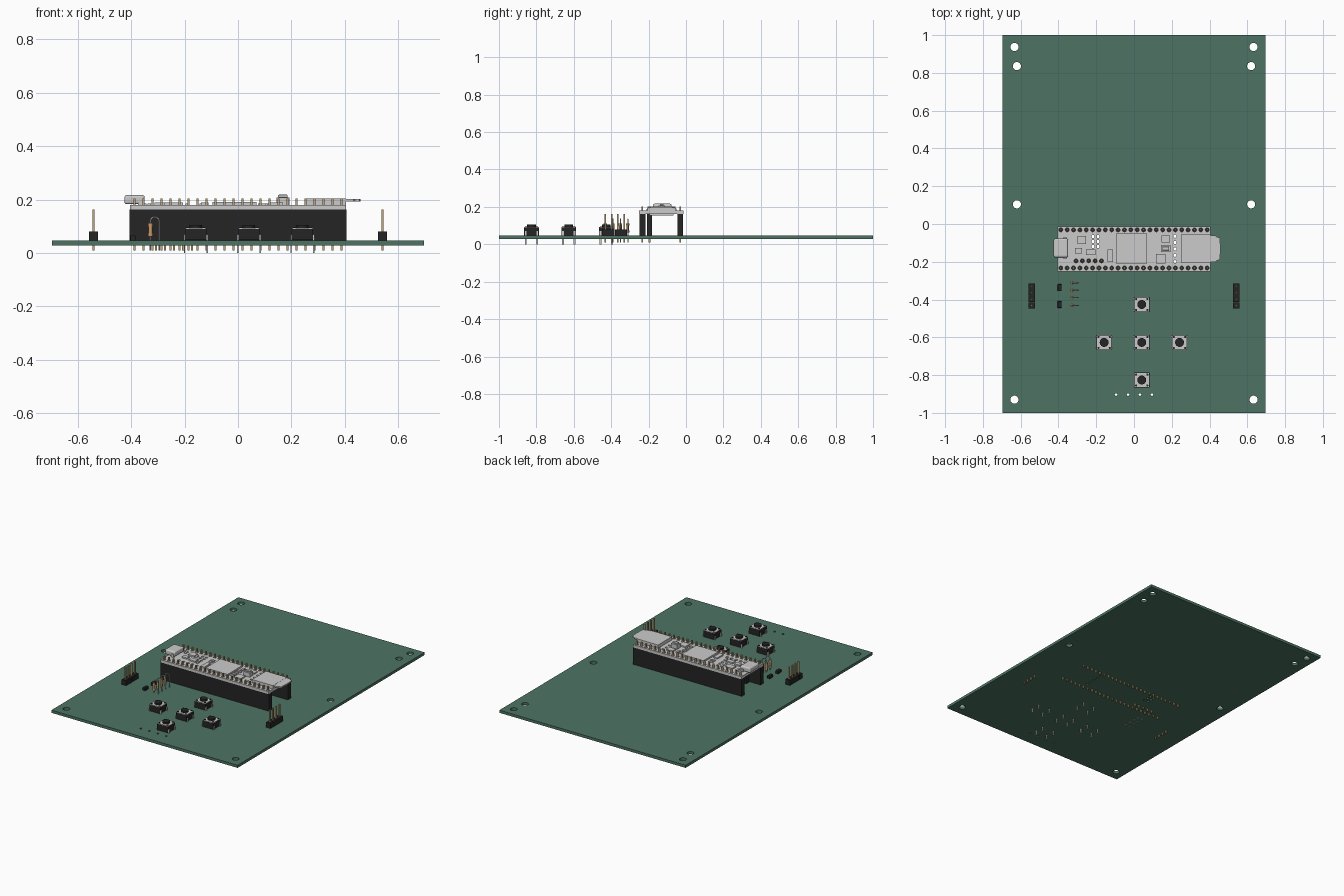
import bpy, bmesh, math
from mathutils import Matrix, Vector

if "Cube" in bpy.data.objects:
    bpy.data.objects.remove(bpy.data.objects["Cube"])


def material(name, rgb):
    m = bpy.data.materials.new(name)
    m.diffuse_color = (*rgb, 1)
    m.use_nodes = True
    m.node_tree.nodes["Principled BSDF"].inputs["Base Color"].default_value = m.diffuse_color
    return m


GREEN = material("board green", (0.075, 0.175, 0.125))
BLACK = material("black plastic", (0.018, 0.018, 0.018))
GOLD = material("gold pin", (0.55, 0.38, 0.18))
TAN = material("resistor tan", (0.60, 0.33, 0.14))
TOP = 0.046       # upper face of the main board
DECK = 0.18       # upper face of the controller board
PITCH = 0.0337
CY = -0.132       # centre line of the controller


def finish(name, bm, mat=None, smooth=False):
    bmesh.ops.recalc_face_normals(bm, faces=bm.faces)
    me = bpy.data.meshes.new(name)
    bm.to_mesh(me)
    bm.free()
    ob = bpy.data.objects.new(name, me)
    bpy.context.collection.objects.link(ob)
    if mat:
        me.materials.append(mat)
    if smooth:
        bpy.ops.object.select_all(action='DESELECT')
        ob.select_set(True)
        bpy.context.view_layer.objects.active = ob
        bpy.ops.object.shade_smooth_by_angle(angle=math.radians(35))
    return ob


def boxes(name, items, mat=None, bevel=0):
    """items: (centre x, centre y, size x, size y, low z, high z)"""
    bm = bmesh.new()
    for x, y, sx, sy, z0, z1 in items:
        m = Matrix.Translation((x, y, (z0 + z1) / 2)) @ Matrix.Diagonal((sx, sy, z1 - z0, 1))
        bmesh.ops.create_cube(bm, size=1, matrix=m)
    ob = finish(name, bm, mat)
    if bevel:
        b = ob.modifiers.new("bevel", 'BEVEL')
        b.width, b.segments = bevel, 3
    return ob


def cylinders(name, items, mat=None, sides=24):
    """items: (x, y, radius, low z, high z)"""
    bm = bmesh.new()
    for x, y, r, z0, z1 in items:
        bmesh.ops.create_cone(bm, cap_ends=True, segments=sides, radius1=r, radius2=r, depth=z1 - z0,
                              matrix=Matrix.Translation((x, y, (z0 + z1) / 2)))
    return finish(name, bm, mat, True)


def plate(name, outline, holes, z0, z1, mat=None):
    """Flat sheet with round through holes given as (x, y, radius)."""
    cu = bpy.data.curves.new(name, 'CURVE')
    cu.dimensions, cu.fill_mode, cu.extrude = '2D', 'BOTH', (z1 - z0) / 2
    loops = [outline]
    for x, y, r in holes:
        n = 32 if r > 0.015 else 14
        loops.append([(x + r * math.cos(2 * math.pi * i / n), y + r * math.sin(2 * math.pi * i / n))
                      for i in range(n)])
    for pts in loops:
        s = cu.splines.new('POLY')
        s.points.add(len(pts) - 1)
        for p, (x, y) in zip(s.points, pts):
            p.co = (x, y, 0, 1)
        s.use_cyclic_u = True
    tmp = bpy.data.objects.new(name + " outline", cu)
    bpy.context.collection.objects.link(tmp)
    me = bpy.data.meshes.new_from_object(tmp.evaluated_get(bpy.context.evaluated_depsgraph_get()))
    bm = bmesh.new()
    bm.from_mesh(me)
    bpy.data.objects.remove(tmp)
    bpy.data.meshes.remove(me)
    bmesh.ops.remove_doubles(bm, verts=bm.verts, dist=1e-5)
    bmesh.ops.translate(bm, verts=bm.verts, vec=(0, 0, (z0 + z1) / 2))
    for f in bm.faces:
        f.smooth = False
        f.material_index = 0
    return finish(name, bm, mat)


def rect(x0, x1, y0, y1):
    return [(x0, y0), (x1, y0), (x1, y1), (x0, y1)]


def wires(name, paths, r, mat=None):
    """Round wire swept along each path."""
    cu = bpy.data.curves.new(name, 'CURVE')
    cu.dimensions, cu.bevel_depth, cu.bevel_resolution, cu.use_fill_caps = '3D', r, 2, True
    for pts in paths:
        s = cu.splines.new('POLY')
        s.points.add(len(pts) - 1)
        for p, co in zip(s.points, pts):
            p.co = (*co, 1)
    ob = bpy.data.objects.new(name, cu)
    bpy.context.collection.objects.link(ob)
    if mat:
        cu.materials.append(mat)
    return ob


# Main board with mounting holes, display holes and spare controller holes
spare = [(x, CY + 0.066 - 0.0266 * j, 0.0085) for x in (-0.217, -0.190) for j in range(3)]
spare += [(0.217, CY + (j - 2) * PITCH, 0.0085) for j in range(5)]
mount = [(s * x, y, 0.0215) for s in (-1, 1)
         for x, y in ((0.633, 0.937), (0.62, 0.836), (0.62, 0.104), (0.633, -0.93))]
display = [(0.0635 * (i - 1.5), -0.903, 0.007) for i in range(4)]
plate("main_board", rect(-0.697, 0.697, -1, 1), mount + display + spare, 0.028, TOP, GREEN)

# Controller sockets, pins and board
long_pins = [((i - 11.5) * PITCH, CY + s * 0.101) for s in (-1, 1) for i in range(24)]
short_pins = [(-0.307 + i * PITCH, -0.195) for i in range(5)]
boxes("controller_sockets", [(0, CY + s * 0.101, 0.812, 0.031, TOP, 0.162) for s in (-1, 1)]
      + [(-0.307 + 2 * PITCH, -0.195, 0.17, 0.029, TOP, 0.162)], BLACK)
boxes("controller_pins", [(x, y, 0.0085, 0.0085, 0.01, 0.203) for x, y in long_pins]
      + [(x, y, 0.0085, 0.0085, 0.01, 0.176) for x, y in short_pins], GOLD)
plate("controller_board", rect(-0.405, 0.405, CY - 0.119, CY + 0.119),
      [(x, y, 0.0105) for x, y in long_pins + short_pins] + spare, 0.162, DECK)

# Controller parts
boxes("usb_socket", [(-0.387, -0.127, 0.076, 0.1, DECK + 0.003, 0.217)], bevel=0.009)
boxes("usb_socket_feet", [(-0.365, -0.127 + s * 0.049, 0.02, 0.012, DECK, 0.2) for s in (-1, 1)])
boxes("processor_chip", [(-0.013, -0.13, 0.164, 0.159, DECK, 0.191)])
chips = [(-0.277, -0.084, 0.045, 0.042), (-0.293, -0.141, 0.038, 0.028), (-0.23, -0.149, 0.05, 0.03),
         (-0.125, -0.169, 0.028, 0.066), (0.167, -0.08, 0.045, 0.036), (0.142, -0.185, 0.052, 0.05),
         (-0.332, -0.08, 0.014, 0.028), (-0.245, -0.09, 0.014, 0.03), (-0.13, -0.082, 0.028, 0.014),
         (-0.13, -0.105, 0.028, 0.014), (-0.355, -0.067, 0.025, 0.014), (-0.19, -0.155, 0.014, 0.028),
         (0.09, -0.145, 0.03, 0.014), (0.09, -0.167, 0.03, 0.014), (0.09, -0.19, 0.03, 0.014),
         (0.095, -0.085, 0.014, 0.034), (0.118, -0.085, 0.014, 0.034), (0.095, -0.12, 0.03, 0.014)]
boxes("small_chips", [(x, y, a, b, DECK, 0.189 if a * b > 0.001 else 0.186) for x, y, a, b in chips])
boxes("reset_button_base", [(0.168, -0.13, 0.048, 0.036, DECK, 0.208)])
boxes("reset_button_cap", [(0.168, -0.13, 0.036, 0.02, 0.208, 0.218)], bevel=0.003)
boxes("card_slot", [(0.327, -0.131, 0.156, 0.149, DECK, 0.203)])
plate("memory_card", [(0.40, -0.2), (0.432, -0.2), (0.438, -0.193), (0.455, -0.19), (0.458, -0.131),
                      (0.455, -0.072), (0.438, -0.069), (0.432, -0.062), (0.40, -0.062)], [], 0.193, 0.202)
boxes("underside_parts", [(0.33, -0.131, 0.09, 0.13, 0.154, 0.162)])

# Two side pin headers
side = [(s * 0.541, -0.381 + (i - 1.5) * PITCH) for s in (-1, 1) for i in range(4)]
boxes("side_header_bases", [(x, y, 0.033, 0.0325, TOP, 0.08) for x, y in side], BLACK)
boxes("side_header_pins", [(x, y, 0.0085, 0.0085, 0.01, 0.162) for x, y in side], GOLD)

# Small black parts left of the resistors
boxes("black_diodes", [(-0.394, y, 0.021, 0.037, TOP, 0.067) for y in (-0.337, -0.426)], BLACK, bevel=0.003)

# Upright resistors: tan body, wire bent over and down through the board
rows = (-0.311, -0.351, -0.390, -0.431)
cylinders("resistor_bodies", [(-0.328, y, 0.0075, 0.064, 0.11) for y in rows], TAN)
cylinders("resistor_end_caps", [(-0.328, y, 0.009, z, z + 0.012) for y in rows for z in (0.062, 0.1)], TAN)
arch = [(-0.3115 - 0.0165 * math.cos(math.pi * i / 10), 0.118 + 0.0165 * math.sin(math.pi * i / 10))
        for i in range(11)]
path = [(-0.328, 0.01)] + arch + [(-0.295, 0.01)]
wires("resistor_leads", [[(x, y, z) for x, z in path] for y in rows], 0.003)

# Five push buttons in a cross
spots = ((0.041, -0.426), (-0.158, -0.627), (0.041, -0.627), (0.241, -0.627), (0.041, -0.826))
corners = [(a, b) for a in (-1, 1) for b in (-1, 1)]
boxes("button_bodies", [(x, y, 0.08, 0.078, TOP + 0.002, 0.089) for x, y in spots], BLACK)
boxes("button_covers", [(x, y, 0.078, 0.076, 0.089, 0.093) for x, y in spots])
cylinders("button_plungers", [(x, y, 0.0235, 0.093, 0.105) for x, y in spots], BLACK, 32)
cylinders("button_rivets", [(x + a * 0.03, y + b * 0.029, 0.006, 0.093, 0.096)
                            for x, y in spots for a, b in corners], BLACK, 12)
boxes("button_legs", [(x + a * 0.0425, y + b * 0.031, 0.005, 0.01, 0, 0.07)
                      for x, y in spots for a, b in corners])
